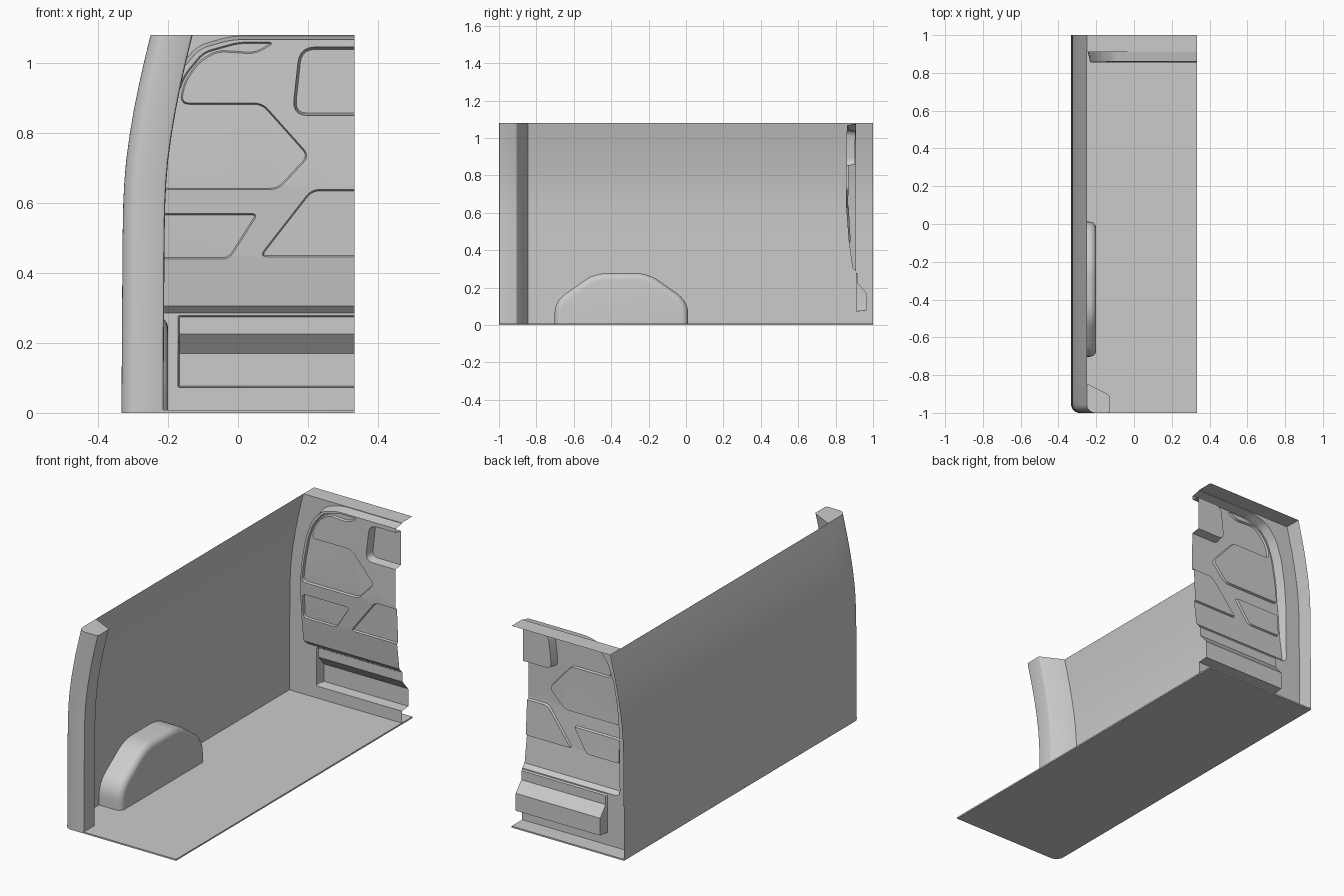
import bpy, bmesh, math
from mathutils import Vector

if "Cube" in bpy.data.objects:
    bpy.data.objects.remove(bpy.data.objects["Cube"])

# ---------- helpers ----------
def finish(name, bm):
    me = bpy.data.meshes.new(name)
    bmesh.ops.recalc_face_normals(bm, faces=bm.faces)
    bm.to_mesh(me)
    bm.free()
    ob = bpy.data.objects.new(name, me)
    bpy.context.collection.objects.link(ob)
    bpy.ops.object.select_all(action='DESELECT')
    ob.select_set(True)
    bpy.context.view_layer.objects.active = ob
    bpy.ops.object.shade_smooth_by_angle(angle=math.radians(28))
    return ob

def rounded(pts, r, n=5):
    """Polygon with its corners rounded off."""
    out, P = [], [Vector(p) for p in pts]
    for i, c in enumerate(P):
        a, b = P[i - 1] - c, P[(i + 1) % len(P)] - c
        s = c + a.normalized() * min(r, a.length * .45)
        e = c + b.normalized() * min(r, b.length * .45)
        for k in range(n + 1):
            t = k / n
            out.append(s * (1 - t) ** 2 + c * 2 * t * (1 - t) + e * t * t)
    return out

def inset(P, d):
    """Move a closed loop inwards by d."""
    area = sum(P[i - 1].x * p.y - p.x * P[i - 1].y for i, p in enumerate(P))
    s, out = (1 if area > 0 else -1), []
    for i, p in enumerate(P):
        u = (p - P[i - 1]).normalized()
        v = (P[(i + 1) % len(P)] - p).normalized()
        n1, n2 = Vector((-u.y, u.x)) * s, Vector((-v.y, v.x)) * s
        out.append(p + (n1 + n2) * (d / max(.4, 1 + n1.dot(n2))))
    return out

def bridge(bm, A, B, closed=True):
    for i in range(len(A) if closed else len(A) - 1):
        j = (i + 1) % len(A)
        bm.faces.new((A[i], A[j], B[j], B[i]))

def cut(bm, co, no, clear=False):
    bmesh.ops.bisect_plane(bm, geom=bm.verts[:] + bm.edges[:] + bm.faces[:], dist=1e-5,
                           plane_co=co, plane_no=no, clear_outer=clear)

def interp(table, z):
    if z <= table[0][0]:
        return table[0][1]
    for (a, u), (b, v) in zip(table, table[1:]):
        if z <= b:
            return u + (v - u) * (z - a) / (b - a)
    return table[-1][1]

# side wall x against height
WALL = [(0, -.333), (.2, -.332), (.5, -.33), (.6, -.328), (.66, -.325), (.72, -.32), (.8, -.309),
        (.87, -.297), (.94, -.283), (1.01, -.267), (1.08, -.25)]
R = .045
ARC = [(R - R * math.cos(a * math.pi / 16), -1 + R - R * math.sin(a * math.pi / 16)) for a in range(9)]

# ---------- side wall and front pillar, one lofted sheet ----------
bm = bmesh.new()
plan = [(0, 1), (0, -.845)] + ARC + [(.112, -1), (.118, -.997), (.12, -.99),
                                    (.12, -.915), (.118, -.907), (.112, -.901), (0, -.845)]
prev = None
for z, x in WALL:
    ring = [bm.verts.new((x + px, py, z)) for px, py in plan]
    if prev:
        bridge(bm, prev, ring, closed=False)
    prev = ring
bm.faces.new(prev[1:-1])
finish("side_wall_and_pillar", bm)

# ---------- floor ----------
bm = bmesh.new()
fl = [(.333, 1), (-.333, 1)] + [(x - .333, y) for x, y in ARC] + [(.333, -1)]
lo = [bm.verts.new((x, y, 0)) for x, y in fl]
hi = [bm.verts.new((x, y, .008)) for x, y in fl]
bridge(bm, lo, hi)
bm.faces.new(lo)
bm.faces.new(hi)
finish("floor", bm)

# ---------- wheel arch ----------
bm = bmesh.new()
prof = rounded([(-.703, -.2), (-.703, .125), (-.49, .277), (-.2, .277), (.012, .125), (.012, -.2)], .07, 6)
r, steps = .035, 6
prev = [bm.verts.new((-.331, p.x, p.y)) for p in prof]
for k in range(steps + 1):
    a = k / steps * math.pi / 2
    ring = [bm.verts.new((-.2 - r + r * math.sin(a), p.x, p.y))
            for p in inset(prof, r * (1 - math.cos(a)))]
    bridge(bm, prev, ring)
    prev = ring
bm.faces.new(prev)
cut(bm, (0, 0, .006), (0, 0, -1), True)
finish("wheel_arch", bm)

# ---------- rear door frame, pressed panel and pocket ----------
# Drawn flat (y = share of the pressing depth), then pressed to DEPTH by height.
DEPTH = [(.075, -.055), (.17, -.055), (.225, -.008), (.279, -.008), (.285, 0), (.305, .02),
         (.45, .04), (.65, .055), (1.08, .05)]
bm = bmesh.new()

def loop(P, t):
    V = [bm.verts.new((p.x, t, p.y)) for p in P]
    for i in range(len(V)):
        bm.edges.new((V[i - 1], V[i]))
    return V

def fill(*loops):
    E = [bm.edges.get((V[i - 1], V[i])) for V in loops for i in range(len(V))]
    bmesh.ops.triangle_fill(bm, use_beauty=True, edges=E, normal=(0, -1, 0))

def press(pts, r, t0, t1, d):
    """Sloped wall from level t0 to t1; returns its outer and inner loops."""
    P = rounded(pts, r)
    A, B = loop(P, t0), loop(inset(P, d), t1)
    bridge(bm, A, B)
    return A, B

outer = loop([Vector((x, z)) for z, x in WALL] + [Vector((.45, 1.08)), Vector((.45, 0))], 0)
panel = press([(-.245, .285), (-.243, .6), (-.232, .75), (-.21, .88), (-.175, .98), (-.115, 1.05),
               (-.02, 1.077), (.42, 1.077), (.42, .285)], .03, 0, 1, .01)
pocket = press([(-.172, .072), (-.172, .279), (.42, .279), (.42, .072)], .008, 0, 1, .005)
recesses = [
    # swept corner and hexagon
    press([(-.222, .638), (.115, .638), (.205, .735), (.07, .886), (-.163, .886), (-.15, .945),
           (-.113, 1.0), (-.06, 1.033), (.05, 1.026), (.108, 1.06), (0, 1.06), (-.1, 1.032),
           (-.155, .965), (-.185, .885), (-.21, .75)], .025, 1, .78, .004),
    # lower left slanted recess
    press([(-.222, .44), (-.025, .44), (.058, .57), (-.222, .57)], .02, 1, .75, .004),
    # lower right slanted recess
    press([(.06, .446), (.38, .446), (.38, .639), (.21, .639)], .025, 1, .75, .004),
    # window
    press([(.155, .85), (.38, .85), (.38, 1.046), (.176, 1.046)], .045, 1, .1, .007)]
fill(outer, panel[0], pocket[0])
fill(panel[1], *[a for a, b in recesses])
fill(pocket[1])
for a, b in recesses:
    fill(b)
for z, _ in DEPTH[1:-1]:
    cut(bm, (0, 0, z), (0, 0, 1))
cut(bm, (.333, 0, 0), (1, 0, 0), True)
for v in bm.verts:
    v.co.y = .91 - v.co.y * interp(DEPTH, v.co.z)
finish("rear_door_panel", bm)

# ---------- roof strip above the rear panel ----------
bm = bmesh.new()
bm.faces.new([bm.verts.new(c) for c in ((-.25, .91, 1.08), (.333, .91, 1.08), (.333, 1, 1.08), (-.25, 1, 1.08))])
finish("rear_roof_strip", bm)
